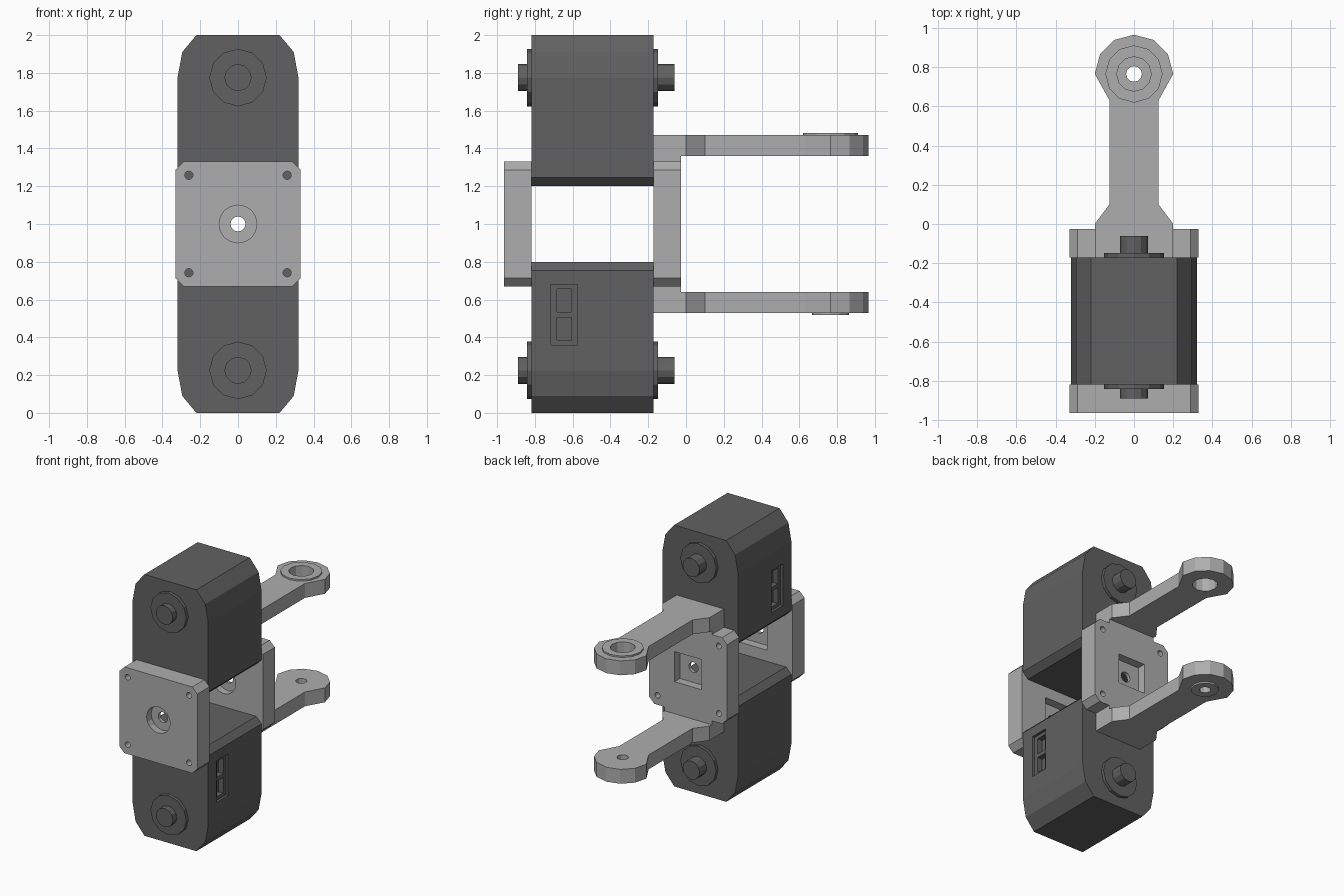
import bpy, bmesh
from math import sin, cos, pi, radians

if "Cube" in bpy.data.objects:
    bpy.data.objects.remove(bpy.data.objects["Cube"])

def material(name, g):
    m = bpy.data.materials.new(name)
    m.diffuse_color = (g, g, g, 1)
    m.use_nodes = True
    m.node_tree.nodes["Principled BSDF"].inputs["Base Color"].default_value = m.diffuse_color
    return m

DARK, LIGHT = material("dark_grey", 0.12), material("light_grey", 0.42)
PLACE = {"x": lambda u, v, w: (w, u, v),
         "y": lambda u, v, w: (u, w, v),
         "z": lambda u, v, w: (u, v, w)}

def prism(name, pts, axis, a, b, mat=None):
    """Extrude a 2D outline along an axis from a to b."""
    bm = bmesh.new()
    lo, hi = ([bm.verts.new(PLACE[axis](u, v, w)) for u, v in pts] for w in (a, b))
    bm.faces.new(lo)
    bm.faces.new(hi)
    n = len(pts)
    for i in range(n):
        j = (i + 1) % n
        bm.faces.new((lo[i], lo[j], hi[j], hi[i]))
    bmesh.ops.recalc_face_normals(bm, faces=bm.faces)
    me = bpy.data.meshes.new(name)
    bm.to_mesh(me)
    bm.free()
    ob = bpy.data.objects.new(name, me)
    bpy.context.collection.objects.link(ob)
    if mat:
        me.materials.append(mat)
    return ob

def disc(cu, cv, r, n=12):
    return [(cu + r * cos(2 * pi * i / n), cv + r * sin(2 * pi * i / n)) for i in range(n)]

def rect(u0, u1, v0, v1):
    return [(u0, v0), (u1, v0), (u1, v1), (u0, v1)]

def cut(ob, pts, axis, a, b):
    c = prism("cutter", pts, axis, a, b)
    m = ob.modifiers.new("cut", "BOOLEAN")
    m.operation, m.solver, m.object = "DIFFERENCE", "EXACT", c
    bpy.context.view_layer.objects.active = ob
    bpy.ops.object.modifier_apply(modifier=m.name)
    bpy.data.objects.remove(c)

def mirrored(half):
    return half + [(-u, v) for u, v in reversed(half) if abs(u) > 1e-6]

# Two motors; the upper one is the lower one turned half way round
for label, s in (("lower", 1), ("upper", -1)):
    Z = lambda z: 1 + s * (z - 1)
    half = [(0.22, 0), (0.295, 0.09), (0.32, 0.225), (0.32, 0.755), (0.275, 0.8)]
    body = prism(label + "_motor_body", mirrored([(u, Z(v)) for u, v in half]),
                 "y", -0.817, -0.172, DARK)
    # Connector socket with two pockets
    cut(body, rect(-0.715, -0.575, Z(0.36), Z(0.68)), "x", s * 0.30, s * 0.4)
    for z in (0.385, 0.535):
        cut(body, rect(-0.682, -0.605, Z(z), Z(z + 0.12)), "x", s * 0.26, s * 0.4)
    # Bearing flanges and shaft ends on both faces
    for side, y0, y1, y2 in (("front", -0.817, -0.842, -0.89), ("back", -0.172, -0.148, -0.062)):
        prism(f"{label}_{side}_flange", disc(0, Z(0.225), 0.152), "y", y0, y1, DARK)
        prism(f"{label}_{side}_shaft", disc(0, Z(0.225), 0.072), "y", y1, y2, DARK)

# Square mounting plates
for label, y0, y1 in (("front", -0.963, -0.817), ("back", -0.172, -0.026)):
    half = [(0.287, 0.67), (0.33, 0.713), (0.33, 1.287), (0.287, 1.33)]
    plate = prism(label + "_plate", mirrored(half), "y", y0, y1, LIGHT)
    cut(plate, disc(0, 1, 0.1, 16), "y", y0 - 0.1, y0 + 0.055)
    cut(plate, rect(-0.115, 0.115, 0.885, 1.115), "y", y1 - 0.065, y1 + 0.1)
    cut(plate, disc(0, 1, 0.04), "y", y0 - 0.1, y1 + 0.1)
    for x in (-0.26, 0.26):
        for z in (0.742, 1.258):
            cut(plate, disc(x, z, 0.022), "y", y0 - 0.1, y1 + 0.1)

# Fork arms with rounded eyes
eye = 0.765
half = [(0.2, -0.026), (0.2, 0), (0.125, 0.1), (0.125, 0.63)]
half += [(0.2 * cos(radians(a)), eye + 0.2 * sin(radians(a))) for a in (0, 30, 60, 90)]
for label, s, boss_r, hole_r in (("upper", 1, 0.146, 0.088), ("lower", -1, 0.097, 0.04)):
    Z = lambda z: 1 + s * (z - 1)
    prism(label + "_arm_root", rect(-0.2, 0.2, -0.172, -0.026), "z", Z(1.33), Z(1.47), LIGHT)
    arm = prism(label + "_arm", mirrored(half), "z", Z(1.36), Z(1.47), LIGHT)
    boss = prism(label + "_eye_boss", disc(0, eye, boss_r), "z", Z(1.47), Z(1.482), LIGHT)
    for ob in (arm, boss):
        cut(ob, disc(0, eye, hole_r), "z", Z(1.2), Z(1.6))
